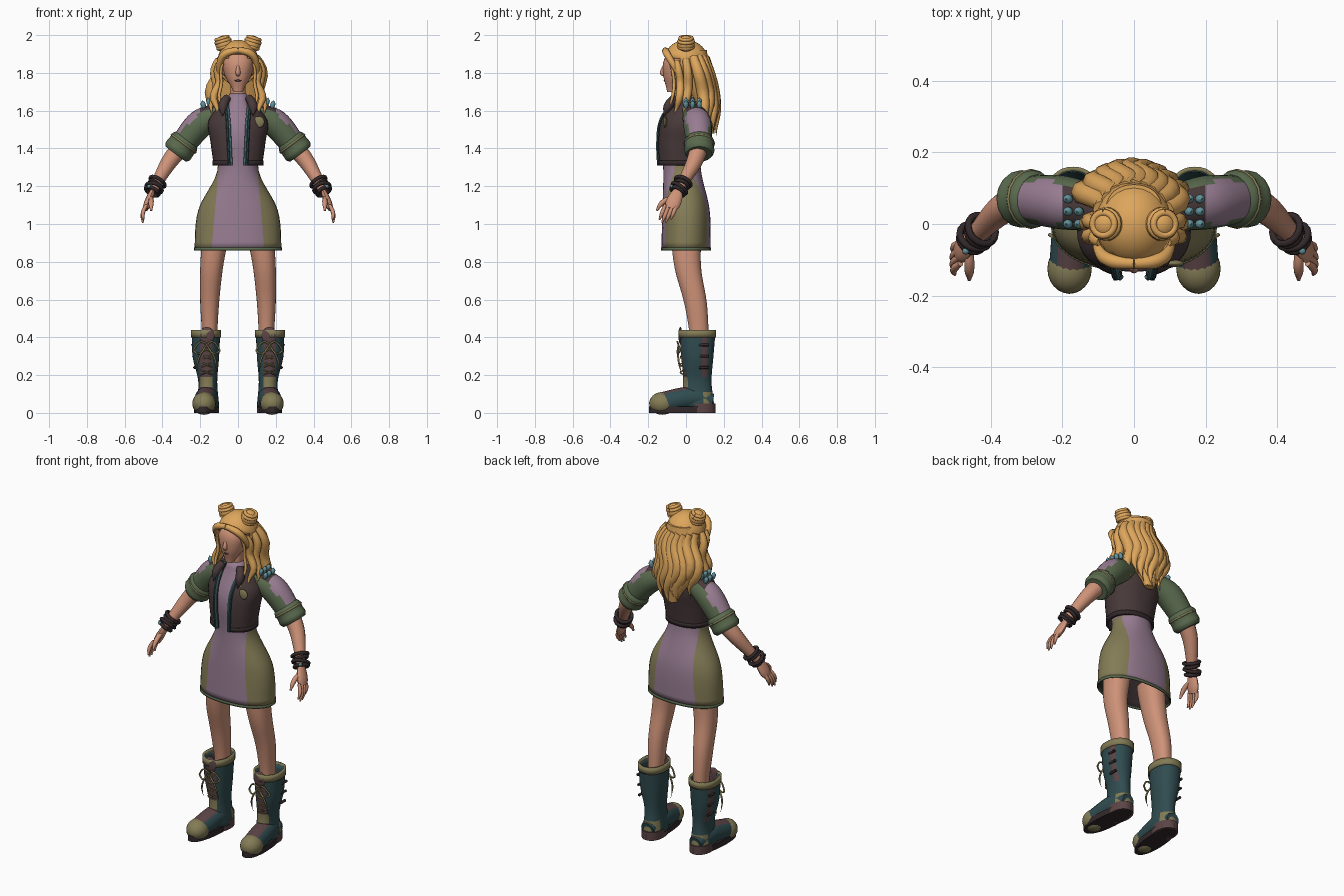
import bpy, bmesh, math
from mathutils import Vector, Matrix

cube = bpy.data.objects.get("Cube")
if cube:
    bpy.data.objects.remove(cube, do_unlink=True)


def material(name, shade):
    srgb = [channel / 255 for channel in bytes.fromhex(shade)]
    colour = [((c + .055) / 1.055) ** 2.4 for c in srgb] + [1]
    mat = bpy.data.materials.new(name)
    mat.use_nodes = True
    mat.diffuse_color = colour
    mat.node_tree.nodes["Principled BSDF"].inputs["Base Color"].default_value = colour
    return mat


SKIN = material("skin", "CE9278")
HAIR = material("golden_hair", "DEA65C")
LAVENDER = material("lavender_cloth", "987D92")
KHAKI = material("khaki_cloth", "847C56")
GREEN = material("green_cloth", "5A6A4E")
BROWN = material("dark_brown_cloth", "48393A")
TEAL = material("teal_leather", "304C50")
AQUA = material("aqua_metal", "62929A")
DARK = material("dark_leather", "32282A")
PLUM = material("plum_leather", "5C4446")


def pt(x, y, z):
    return Vector((x, y, z))


def at(values, t):
    """Smooth value along a tuple of evenly spaced keys; a plain number stays constant."""
    if not isinstance(values, (tuple, list)):
        return values
    last = len(values) - 1
    i = min(int(t * last), last - 1)
    f = t * last - i
    a, b, c, d = (values[min(max(i + k, 0), last)] for k in (-1, 0, 1, 2))
    return (b + (c - a) * (f / 2) + (a * 2 - b * 5 + c * 4 - d) * (f * f / 2)
            + (b * 3 - a - c * 3 + d) * (f ** 3 / 2))


def finish(name, bm, mats, mirror=False, thick=0, lining=0, cuts=(), rule=None):
    for co, normal in cuts:
        geometry = bm.verts[:] + bm.edges[:] + bm.faces[:]
        bmesh.ops.bisect_plane(bm, geom=geometry, plane_co=co, plane_no=normal)
    bmesh.ops.recalc_face_normals(bm, faces=bm.faces)
    if rule:
        for face in bm.faces:
            face.material_index = rule(face.calc_center_median(), face.normal)
    mesh = bpy.data.meshes.new(name)
    bm.to_mesh(mesh)
    bm.free()
    for mat in mats if isinstance(mats, tuple) else (mats,):
        mesh.materials.append(mat)
    ob = bpy.data.objects.new(name, mesh)
    bpy.context.collection.objects.link(ob)
    bpy.ops.object.select_all(action='DESELECT')
    ob.select_set(True)
    bpy.context.view_layer.objects.active = ob
    bpy.ops.object.shade_smooth_by_angle(angle=math.radians(50))
    if thick:
        shell = ob.modifiers.new("thickness", 'SOLIDIFY')
        shell.thickness, shell.material_offset = thick, lining
    if mirror:
        ob.modifiers.new("mirror", 'MIRROR')


def bridge(rings, closed, caps):
    bm = bmesh.new()
    loops = [[bm.verts.new(co) for co in ring] for ring in rings]
    count = len(loops[0])
    for low, high in zip(loops, loops[1:]):
        for i in range(count if closed else count - 1):
            j = (i + 1) % count
            bm.faces.new((low[i], low[j], high[j], high[i]))
    if caps:
        bm.faces.new(loops[0])
        bm.faces.new(loops[-1])
    return bm


def loft(name, mats, bottom, top, width, depth, x=0, y=0, gap=0, shear=0, caps=True, steps=15, **kw):
    """Stack of level ovals; width, depth, x, y and the front gap vary with height."""
    sides, rings = 36, []
    for step in range(steps + 1):
        t = step / steps
        w, d = at(width, t), at(depth, t)
        g = math.asin(at(gap, t) / w)
        ring = []
        for i in range(sides):
            angle = g + (math.tau - 2 * g) * i / (sides - 1 if gap else sides)
            s, c = math.sin(angle), -math.cos(angle)
            px = w * math.copysign(abs(s) ** .9, s)
            py = d * math.copysign(abs(c) ** .9, c)
            ring.append(pt(at(x, t) + px + shear * py, at(y, t) + py, bottom + (top - bottom) * t))
        rings.append(ring)
    finish(name, bridge(rings, not gap, caps and not gap), mats, **kw)


def tube(name, mats, path, radius, sides=12, steps=12, flat=1, ref=(0, 1, 0), **kw):
    """Swept tube; flat squashes the section across the ref axis."""
    centres = [at(path, k / steps) for k in range(steps + 1)]
    rings = []
    for k, co in enumerate(centres):
        along = (centres[min(k + 1, steps)] - centres[max(k - 1, 0)]).normalized()
        u = along.cross(Vector(ref)).normalized()
        v = u.cross(along)
        r = max(at(radius, k / steps), .001)
        angles = [math.tau * i / sides for i in range(sides)]
        rings.append([co + u * (r * flat * math.cos(a)) + v * (r * math.sin(a)) for a in angles])
    finish(name, bridge(rings, True, True), mats, **kw)


def strand(name, mat, start, end, size, bow=(0, 0, 0), waves=0, blunt=0, **kw):
    """Bowed, wavy and tapering strand."""
    path = []
    for k in range(10):
        t = k / 9
        sway = math.sin(math.tau * waves * t) * size * .6
        path.append(start.lerp(end, t) + Vector(bow) * math.sin(math.pi * t) + pt(sway, 0, 0))
    tube(name, mat, path, (size * .8, size, size * .9, size * blunt), sides=8, **kw)


def ring(name, mat, centre, axis, size, wire, **kw):
    turn = Vector(axis).to_track_quat('Z', 'Y')
    angles = [math.tau * k / 16 for k in range(17)]
    path = [centre + turn @ pt(size * math.cos(a), size * math.sin(a), 0) for a in angles]
    tube(name, mat, path, wire, sides=8, steps=16, ref=axis, **kw)


def ball(name, mat, centre, size, keep=None, **kw):
    bm = bmesh.new()
    place = Matrix.Translation(centre) @ Matrix.Diagonal((*size, 1))
    bmesh.ops.create_uvsphere(bm, u_segments=24, v_segments=16, radius=1, matrix=place)
    if keep:
        lost = [f for f in bm.faces if not keep(f.calc_center_median())]
        bmesh.ops.delete(bm, geom=lost, context='FACES')
    finish(name, bm, mat, **kw)


# Head and face
loft("head", SKIN, 1.7, 1.96, width=(.025, .07, .08, .03), depth=(.02, .08, .085, .04),
     y=(-.08, -.04, -.03, -.01))
loft("neck", SKIN, 1.6, 1.78, width=.04, depth=.04, y=-.02)
tube("nose", SKIN, (pt(0, -.11, 1.85), pt(0, -.125, 1.8), pt(0, -.1, 1.79)), (.006, .013, .008), ref=(1, 0, 0))
ball("lips", PLUM, pt(0, -.11, 1.76), (.02, .008, .006))
ball("eye", AQUA, pt(.035, -.1, 1.84), (.013, .008, .006), mirror=True)
strand("eyebrow", HAIR, pt(.015, -.11, 1.86), pt(.06, -.09, 1.86), .003, bow=(0, -.005, .005),
       ref=(0, 0, 1), mirror=True)
strand("ear", SKIN, pt(.07, -.03, 1.79), pt(.1, 0, 1.87), .02, flat=.5, mirror=True)

# Hair: cap, back mass, wavy locks and twin buns
ball("hair_cap", HAIR, pt(0, 0, 1.855), (.11, .12, .12), thick=.01,
     keep=lambda c: c.z > 1.9 - abs(c.x) / 4 or c.y > -.02)
loft("hair_back", HAIR, 1.48, 1.92, width=(.03, .11, .11, .08), depth=(.02, .06, .07, .08),
     y=(.13, .11, .07, .03))
for i in range(9):
    side = i / 4 - 1
    middle = 1 - side * side
    strand("back_lock", HAIR, pt(side * .09, .04 + middle * .06, 1.88),
           pt(side * .1, .1 + middle * .06, 1.47 + abs(side) * .04 + i % 2 * .04), .032,
           bow=(side * .03, .02, 0), waves=1.5)
strand("fringe", HAIR, pt(0, -.11, 1.92), pt(.1, -.04, 1.8), .02, bow=(.03, -.02, .03), blunt=.8, mirror=True)
strand("front_lock", HAIR, pt(.09, -.05, 1.86), pt(.12, -.07, 1.56), .021, bow=(.01, .03, 0), waves=2, mirror=True)
strand("side_lock", HAIR, pt(.1, 0, 1.87), pt(.13, -.02, 1.57), .024, bow=(.01, .02, 0), waves=1.5, mirror=True)
strand("thin_lock", HAIR, pt(.08, -.08, 1.85), pt(.09, -.11, 1.57), .009, bow=(.01, .03, 0), waves=2, mirror=True)
BUN = pt(.075, 0, 1.953)
ball("hair_bun", HAIR, BUN, (.045, .045, .045), mirror=True)
for lift in (-.015, .015, .03):
    ring("bun_coil", HAIR, BUN + pt(lift / 3, 0, lift), (.3, 0, 1), .042 - abs(lift) / 3, .01, mirror=True)

# Dress with khaki side panels
loft("dress", (KHAKI, LAVENDER, DARK), .87, 1.69, width=(.23, .21, .11, .12, .045),
     depth=(.13, .125, .1, .1, .045), y=(0, 0, -.02, -.03, -.015),
     caps=False, thick=.008, lining=2, steps=24,
     cuts=[((side * .14, 0, .87), (side, 0, .09)) for side in (1, -1)],
     rule=lambda c, n: 0 if c.z < 1.33 and abs(c.x) + (c.z - .87) * .09 > .14 else 1)
loft("hem_edge", GREEN, .86, .875, width=.233, depth=.133, caps=False, thick=.006, steps=1)

# Cropped open jacket with zip, collar and patch
LOW, HIGH = 1.31, 1.67
FIT = dict(width=(.13, .145, .155, .07), depth=(.11, .12, .12, .07),
           y=(-.035, -.03, -.015, 0), gap=(.03, .035, .04, .055))
loft("jacket", BROWN, LOW, HIGH, thick=.01, **FIT)
loft("jacket_waistband", DARK, LOW, LOW + .025, width=.136, depth=.116, y=-.035, gap=.03, thick=.01, steps=1)
zip_path = []
for k in range(9):
    w, d, y, gap = (at(keys, k / 8) for keys in FIT.values())
    slant = gap / w
    zip_path.append(pt(w * slant ** .9, y - d * (1 - slant ** 2) ** .45 - .005, LOW + (HIGH - LOW) * k / 8))
tube("zip_edge", AQUA, zip_path, .006, sides=6, mirror=True)
tube("zip_tape", TEAL, [co + pt(.012, 0, 0) for co in zip_path], .007, sides=6, mirror=True)
strand("collar_flap", BROWN, pt(.055, -.06, 1.67), pt(.08, -.12, 1.57), .025, bow=(.01, 0, .01), mirror=True)
ball("chest_patch", KHAKI, pt(.11, -.11, 1.54), (.03, .01, .03))
for k in range(4):
    ball("collar_stud", AQUA, pt(.06, -.07, 1.67) + pt(.5, -.5, -1) * (k * .02), (.007, .007, .007), mirror=True)

# Sleeves, cuffs and shoulder spikes
ELBOW, MIDARM, WRIST, KNUCKLES = pt(.3, .07, 1.41), pt(.37, .04, 1.32), pt(.45, -.04, 1.18), pt(.49, -.08, 1.08)


def sleeve_colour(c, n):
    if c.x < .2:
        return 2 if n.z > .7 else 0
    return 1 if n.x + n.z > .85 else 0


tube("sleeve", (GREEN, LAVENDER, BROWN), (pt(.09, .04, 1.58), pt(.2, .06, 1.53), ELBOW), (.06, .075, .065),
     sides=24, steps=16, mirror=True, cuts=[((.2, 0, 0), (1, 0, 0))], rule=sleeve_colour)
SLANT = pt(.03, 0, -.04)
tube("cuff", GREEN, (ELBOW - SLANT, ELBOW + SLANT), (.068, .08, .078, .08, .068), sides=16, mirror=True)
ring("cuff_seam", KHAKI, ELBOW - SLANT * .4, SLANT, .078, .006, mirror=True)
for out in (0, 1):
    for back in range(3):
        root = pt(.15 + out * .03, back * .035, 1.63 - out * .015)
        strand("shoulder_spike", AQUA, root, root + pt(.01, 0, .04), .013, mirror=True)

# Arms, hands and bracelets
tube("forearm", SKIN, (ELBOW, MIDARM, WRIST), (.05, .042, .025), sides=16, mirror=True)
tube("palm", SKIN, (WRIST, KNUCKLES), (.022, .035, .04, .03), flat=.5, mirror=True)
for k in range(4):
    root = KNUCKLES + pt(-.005, .03 - k * .02, .02)
    reach = .075 + math.sin(k) * .02
    strand("finger", SKIN, root, root + pt(.2, -.4, -1) * reach, .011, bow=(.01, 0, 0), blunt=.4, mirror=True)
strand("thumb", SKIN, pt(.46, -.07, 1.14), pt(.46, -.155, 1.07), .014, bow=(0, -.01, .01), blunt=.4, mirror=True)
for k in range(4):
    tilt = math.sin(k * 2) * .03
    ring("bracelet", DARK, WRIST.lerp(MIDARM, k * .12 - .05), MIDARM - WRIST + pt(tilt, tilt, 0),
         .038 + k % 2 * .006, .01, mirror=True)
ball("bracelet_charm", AQUA, WRIST + pt(.02, -.035, .02), (.01, .01, .01), mirror=True)

# Legs
loft("leg", SKIN, .4, .95, width=(.04, .05, .06, .07), depth=(.05, .06, .07, .08),
     x=(.15, .15, .14, .12), y=(.07, .05, .01, 0), mirror=True)


# Boots
def shaft_colour(c, n):
    if n.y < -.2 and .135 < c.x < .2:
        return 2 if .15 < c.z < .19 else 1
    if .085 < c.y < .115 and c.z > .2 and c.x > .17:
        return 1
    return 2 if c.z < .12 and c.y > .09 else 0


loft("boot_shaft", (TEAL, PLUM, KHAKI), .03, .43, width=(.06, .05, .07, .075), depth=(.09, .075, .085, .095),
     x=(.16, .16, .17, .17), y=.06, caps=False, thick=.01, mirror=True, rule=shaft_colour,
     cuts=[((x, 0, 0), (1, 0, 0)) for x in (.135, .2)] + [((0, y, 0), (0, 1, 0)) for y in (.085, .115)])
loft("boot_collar", KHAKI, .4, .44, width=.08, depth=.1, x=.17, y=.06, caps=False, thick=.012, steps=2, mirror=True)
ball("boot_tongue", PLUM, pt(.165, -.03, .41), (.04, .01, .045), mirror=True)
tube("boot_foot", (TEAL, PLUM), (pt(.16, .14, .06), pt(.165, .03, .08), pt(.18, -.13, .05)), (.04, .06, .058),
     sides=18, ref=(1, 0, 0), mirror=True, rule=lambda c, n: 1 if n.z > .8 else 0)
ball("toe_cap", KHAKI, pt(.18, -.125, .05), (.062, .07, .06), mirror=True)
loft("boot_sole", DARK, 0, .035, width=.06, depth=.175, x=.17, y=-.02, shear=-.07, steps=1, mirror=True)
loft("boot_heel", PLUM, 0, .05, width=.06, depth=.085, x=.16, y=.07, steps=1, mirror=True)

# Laces, bows and buckles
KNOT = pt(.166, -.04, .36)
for side in (1, -1):
    across = pt(side * .036, 0, 0)
    for k in range(5):
        row = pt(.166, 0, .2 + k * .04)
        strand("lace", KHAKI, row - across, row + across + pt(0, 0, .03), .004, bow=(0, -.03, 0),
               blunt=1, ref=(0, 0, 1), mirror=True)
    for droop in (.03, -.03):
        strand("bow_loop", KHAKI, KNOT, KNOT + pt(side * .07, .01, -.03), .005, bow=(0, -.01, droop),
               blunt=1, mirror=True)
    strand("bow_tail", KHAKI, KNOT, KNOT + pt(side * .05, .02, -.16), .005, bow=(side * .02, -.01, 0), mirror=True)
for k in range(3):
    buckle = pt(.23 + k * .005, .07, .24 + k * .06)
    strand("side_buckle", DARK, buckle, buckle + pt(0, .05, 0), .008, blunt=1, ref=(0, 0, 1), mirror=True)
